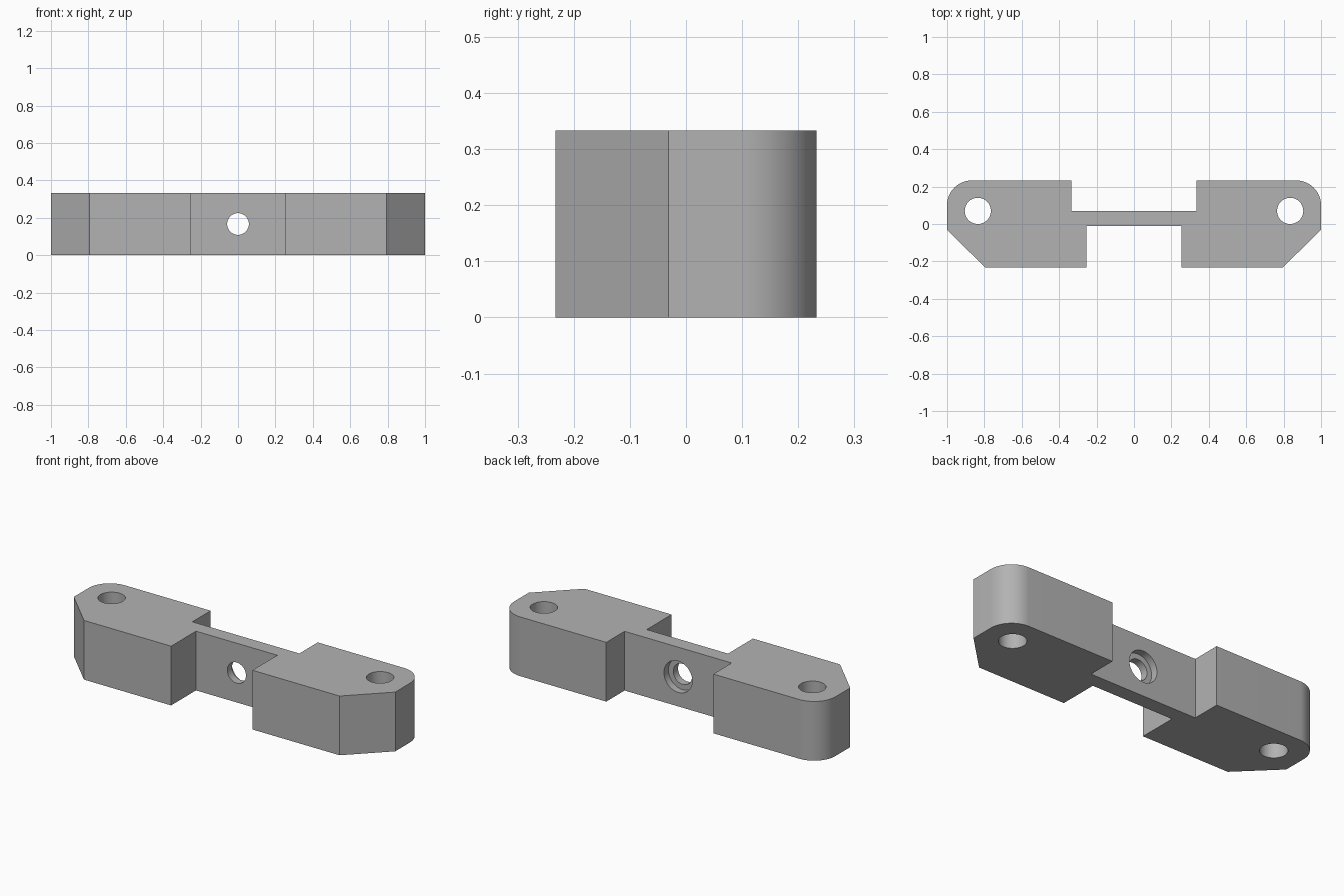
import bpy, bmesh, math
from mathutils import Matrix

cube = bpy.data.objects.get("Cube")
if cube:
    bpy.data.objects.remove(cube, do_unlink=True)

HEIGHT = 0.333
HOLE_Y = 0.07

grey = bpy.data.materials.new("plain grey")
grey.use_nodes = True
colour = (0.45, 0.45, 0.45, 1)
grey.diffuse_color = colour
grey.node_tree.nodes["Principled BSDF"].inputs["Base Color"].default_value = colour


def add_object(name, bm):
    mesh = bpy.data.meshes.new(name)
    bm.to_mesh(mesh)
    bm.free()
    mesh.materials.append(grey)
    obj = bpy.data.objects.new(name, mesh)
    bpy.context.collection.objects.link(obj)
    return obj


def cylinder_cutter(name, radius, depth, location, along_y=False):
    bm = bmesh.new()
    turn = Matrix.Rotation(math.pi / 2, 4, "X") if along_y else Matrix()
    bmesh.ops.create_cone(bm, cap_ends=True, segments=64, radius1=radius,
                          radius2=radius, depth=depth,
                          matrix=Matrix.Translation(location) @ turn)
    obj = add_object(name, bm)
    obj.hide_render = True
    obj.hide_set(True)
    return obj


# Right half of the plan outline, front to back, with a rounded rear corner
radius = 0.133
half = [(0.253, -0.012), (0.253, -0.233), (0.795, -0.233), (1, -0.031)]
for i in range(17):
    a = i / 16 * math.pi / 2
    half.append((1 - radius + radius * math.cos(a), 0.233 - radius + radius * math.sin(a)))
half += [(0.333, 0.233), (0.333, 0.07)]
outline = half + [(-x, y) for x, y in reversed(half)]

# Bracket body extruded from the mirrored outline
bm = bmesh.new()
face = bm.faces.new([bm.verts.new((x, y, 0)) for x, y in outline])
top = bmesh.ops.extrude_face_region(bm, geom=[face])["geom"]
bmesh.ops.translate(bm, vec=(0, 0, HEIGHT),
                    verts=[v for v in top if isinstance(v, bmesh.types.BMVert)])
bmesh.ops.recalc_face_normals(bm, faces=bm.faces)
body = add_object("bracket_body", bm)

# Two mounting holes, plus a counterbored hole through the thin web
cutters = [cylinder_cutter(f"{side}_mounting_hole_cutter", 0.07, 1, (x, HOLE_Y, HEIGHT / 2))
           for side, x in (("left", 0.835), ("right", -0.835))]
cutters.append(cylinder_cutter("web_hole_cutter", 0.058, 0.4, (0, 0.03, HEIGHT / 2), True))
cutters.append(cylinder_cutter("counterbore_cutter", 0.088, 0.1, (0, 0.08, HEIGHT / 2), True))

bpy.context.view_layer.objects.active = body
body.select_set(True)
for cutter in cutters:
    mod = body.modifiers.new(cutter.name, "BOOLEAN")
    mod.operation = "DIFFERENCE"
    mod.solver = "EXACT"
    mod.object = cutter
    bpy.ops.object.modifier_apply(modifier=mod.name)
for cutter in cutters:
    bpy.data.objects.remove(cutter, do_unlink=True)

bpy.ops.object.shade_smooth_by_angle(angle=math.radians(30))
